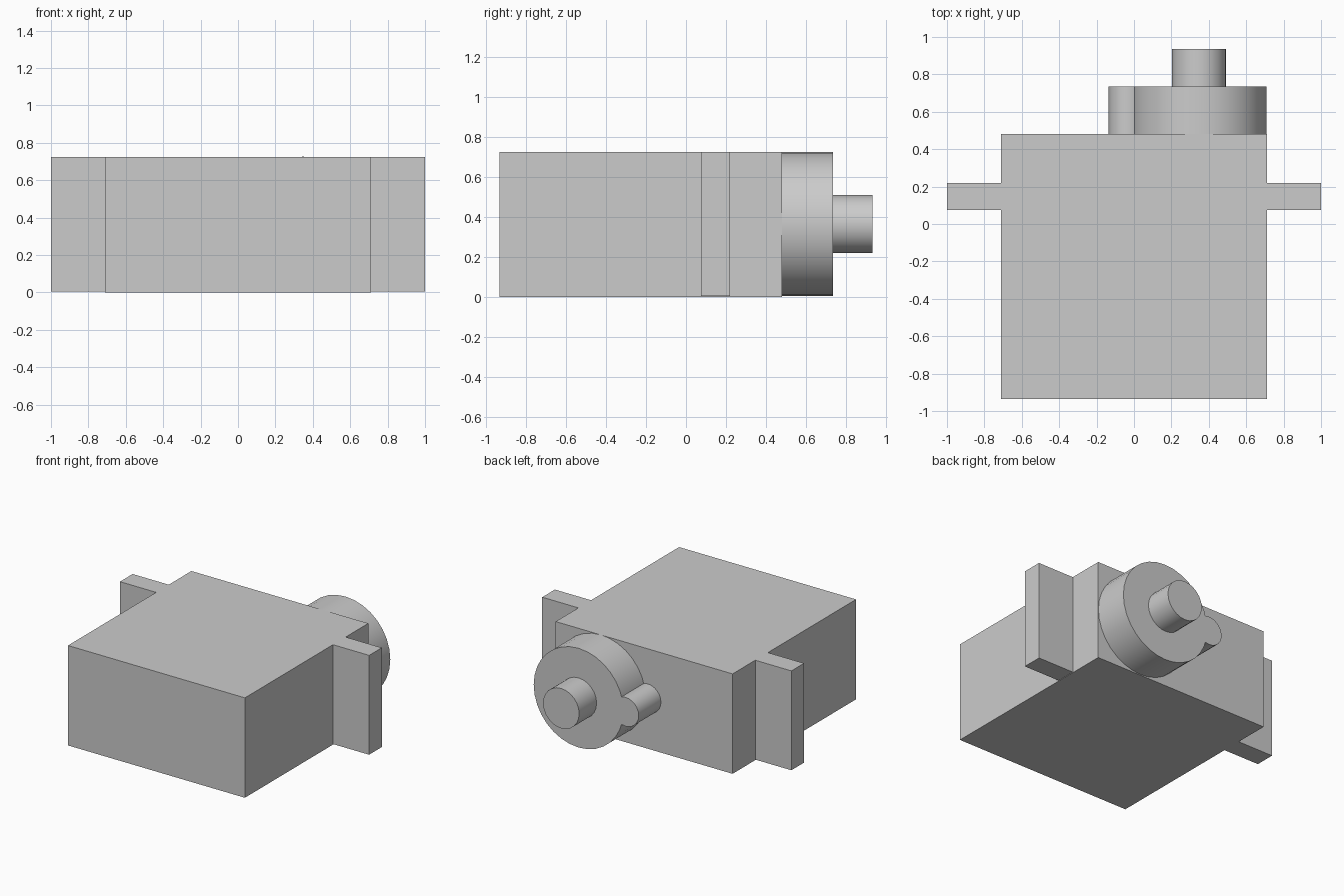
import bpy
import math

cube = bpy.data.objects.get("Cube")
if cube:
    bpy.data.objects.remove(cube, do_unlink=True)

grey = bpy.data.materials.new("light_grey")
grey.use_nodes = True
grey.diffuse_color = (0.6, 0.6, 0.6, 1)
grey.node_tree.nodes["Principled BSDF"].inputs["Base Color"].default_value = (0.6, 0.6, 0.6, 1)

HEIGHT = 0.725
MID = HEIGHT / 2
BACK = 0.48       # rear face of the case
GEAR_END = 0.735  # rear face of the gear housing


def box(name, x, y, z):
    """Box spanning the given (low, high) pairs."""
    spans = (x, y, z)
    bpy.ops.mesh.primitive_cube_add(size=1, location=[(a + b) / 2 for a, b in spans])
    ob = bpy.context.object
    ob.name = name
    ob.scale = [b - a for a, b in spans]
    bpy.ops.object.transform_apply(location=False, rotation=False, scale=True)
    ob.data.materials.append(grey)
    return ob


def rod(name, x, radius, y, sides):
    """Cylinder along y at mid height."""
    bpy.ops.mesh.primitive_cylinder_add(
        vertices=sides, radius=radius, depth=y[1] - y[0],
        location=(x, (y[0] + y[1]) / 2, MID + 0.003), rotation=(math.pi / 2, 0, 0))
    ob = bpy.context.object
    ob.name = name
    ob.data.materials.append(grey)
    bpy.ops.object.shade_smooth_by_angle(angle=math.radians(35))
    return ob


# Case with a mounting tab on each side
box("motor_case", (-0.71, 0.71), (-0.935, BACK), (0, HEIGHT))
for name, side in (("left_mounting_tab", 1), ("right_mounting_tab", -1)):
    box(name, sorted((side * 0.71, side)), (0.075, 0.22), (0.004, HEIGHT))

# Gear housing, its side boss and the output shaft
rod("gear_housing", 0.348, 0.36, (BACK, GEAR_END), 32)
rod("gear_boss", -0.03, 0.105, (BACK, GEAR_END), 24)
rod("output_shaft", 0.348, 0.145, (GEAR_END, 0.935), 24)
